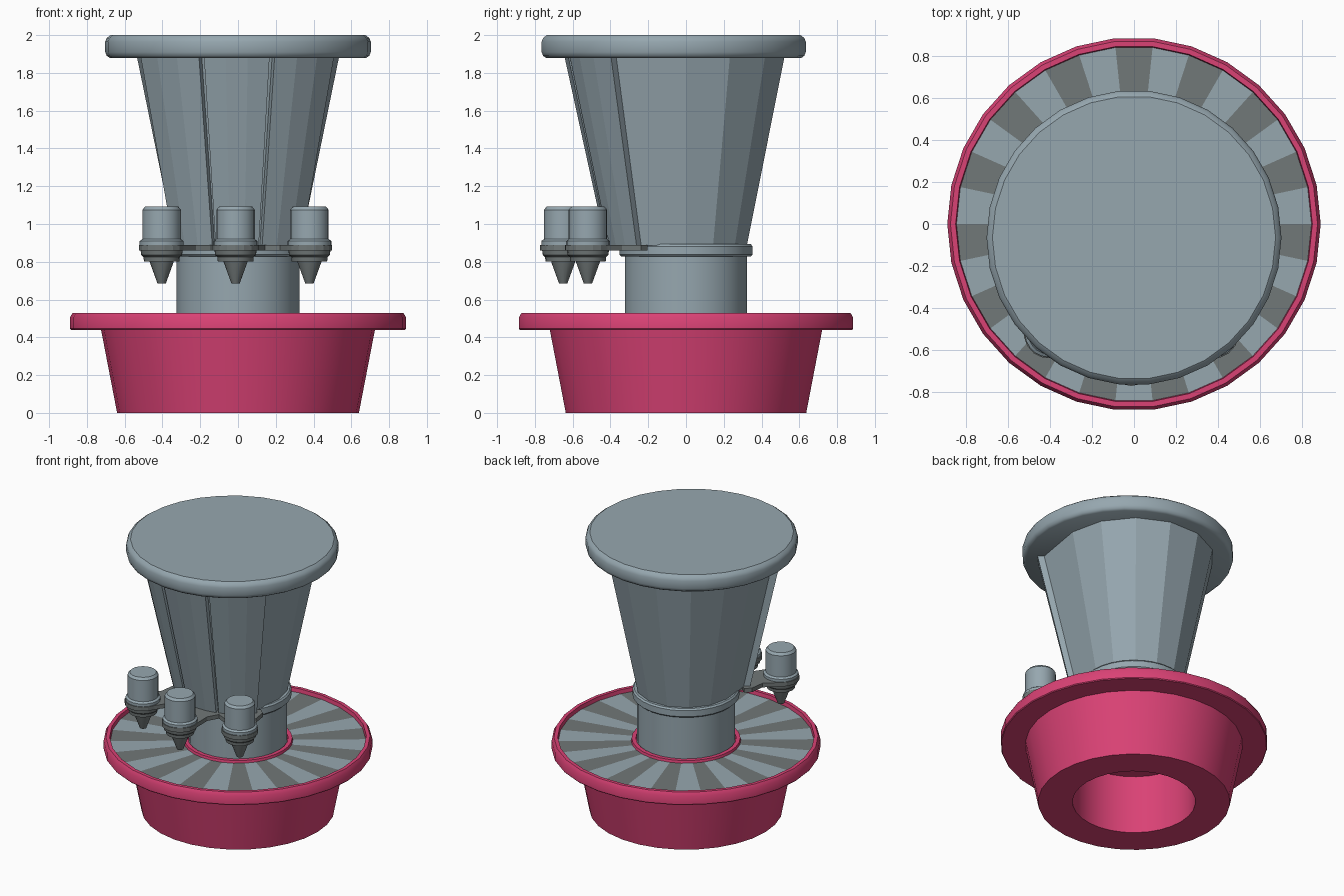
import bpy, bmesh, math
from mathutils import Vector

if "Cube" in bpy.data.objects:
    bpy.data.objects.remove(bpy.data.objects["Cube"])


def material(name, rgb):
    m = bpy.data.materials.new(name)
    m.diffuse_color = (*rgb, 1)
    m.use_nodes = True
    m.node_tree.nodes["Principled BSDF"].inputs["Base Color"].default_value = m.diffuse_color
    return m


GREY = material("blue_grey", (0.305, 0.386, 0.429))
DARK = material("dark_grey", (0.165, 0.188, 0.188))
PINK = material("pink", (0.70, 0.054, 0.178))


def finish(name, bm, mats, smooth=None):
    bmesh.ops.remove_doubles(bm, verts=bm.verts, dist=1e-5)
    bmesh.ops.recalc_face_normals(bm, faces=bm.faces)
    me = bpy.data.meshes.new(name)
    bm.to_mesh(me)
    bm.free()
    for m in mats:
        me.materials.append(m)
    ob = bpy.data.objects.new(name, me)
    bpy.context.collection.objects.link(ob)
    if smooth:
        bpy.ops.object.select_all(action='DESELECT')
        ob.select_set(True)
        bpy.context.view_layer.objects.active = ob
        bpy.ops.object.shade_smooth_by_angle(angle=math.radians(smooth))
    return ob


def lathe(name, profile, mat, sides=30, centre=(0, 0), smooth=35):
    bm = bmesh.new()
    vs = [bm.verts.new((centre[0] + r, centre[1], z)) for r, z in profile]
    es = [bm.edges.new(p) for p in zip(vs, vs[1:])]
    bmesh.ops.spin(bm, geom=vs + es, cent=(*centre, 0), axis=(0, 0, 1),
                   angle=math.tau, steps=sides, use_duplicate=False)
    bmesh.ops.remove_doubles(bm, verts=bm.verts, dist=1e-5)
    return finish(name, bm, [mat], smooth)


def loft(name, low, high, z0, z1, mat):
    """Solid between two matching outlines."""
    bm = bmesh.new()
    a = [bm.verts.new((x, y, z0)) for x, y in low]
    b = [bm.verts.new((x, y, z1)) for x, y in high]
    n = len(a)
    for i in range(n):
        j = (i + 1) % n
        bm.faces.new((a[i], a[j], b[j], b[i]))
    bm.faces.new(a)
    bm.faces.new(b)
    return finish(name, bm, [mat])


def polar(r, deg):
    """Point at an angle measured from the front (-y) towards +x."""
    t = math.radians(deg)
    return (r * math.sin(t), -r * math.cos(t))


def arc(r, a0, a1, n):
    return [polar(r, a0 + (a1 - a0) * i / n) for i in range(n + 1)]


# pink base with a hollow underside, raised rim and inner lip
lathe("base", [(0, .43), (.41, .43), (.41, 0), (.64, 0), (.725, .44), (.885, .44),
               (.89, .446), (.89, .505), (.875, .53), (.85, .53), (.845, .495),
               (.365, .495), (.36, .52), (.332, .52), (.332, .49), (0, .49)], PINK)

# striped deck
bm = bmesh.new()
for k in range(30):
    t0, t1 = math.radians(12 * k), math.radians(12 * k + 12)
    f = bm.faces.new([bm.verts.new((r * math.cos(t), r * math.sin(t), .502))
                      for r, t in ((.362, t0), (.846, t0), (.846, t1), (.362, t1))])
    f.material_index = k % 2
finish("striped_deck", bm, [GREY, DARK])

# column, collar and top disc
lathe("column", [(0, .48), (.325, .48), (.325, .86), (0, .86)], GREY)
lathe("collar", [(0, .828), (.345, .828), (.355, .838), (.355, .882), (.345, .893), (0, .893)], GREY)
lathe("top_disc", [(0, 1.88), (.68, 1.88), (.695, 1.89), (.703, 1.91), (.703, 1.965),
                   (.695, 1.985), (.675, 2), (0, 2)], GREY, centre=(0, -.065))


# flared body: round at the back, fuller at the front
def body_outline(back, front):
    return arc(front, -52, 52, 9) + arc(back, 90, 270, 7)


loft("body", body_outline(.33, .385), body_outline(.535, .60), .885, 1.885, GREY)

# three raised front panels with grooves between them
for label, a0, a1 in (("left", -53, -18.7), ("centre", -16.2, 15), ("right", 17.5, 52)):
    loft(label + "_panel",
         arc(.425, a0, a1, 3) + arc(.35, a1, a0, 3),
         arc(.645, a0, a1, 3) + arc(.56, a1, a0, 3), .885, 1.885, GREY)

# bracket under the panels
bracket = arc(.43, -53, 52, 9) + arc(.30, 52, -53, 9)
loft("bracket", bracket, bracket, .86, .89, DARK)

# three nozzles, each on a tapering arm
for label, a in (("left", -37), ("centre", 0), ("right", 37)):
    x, y = polar(.65, a)
    x -= .013
    # arm: rounded end that narrows, then widens into the bracket
    d = Vector(polar(1, a))
    s = Vector((-d.y, d.x))
    c = Vector((x, y))
    end = [c + .122 * (math.cos(t) * d + math.sin(t) * s)
           for t in (math.radians(-110 + 22 * i) for i in range(11))]
    root = [d * .50 + s * .10, d * .41 + s * .15, d * .36 + s * .14]
    pts = end + root + [p - 2 * p.dot(s) * s for p in reversed(root)]
    loft(label + "_arm", pts, pts, .86, .89, DARK)
    lathe(label + "_nozzle_cap", [(0, .885), (.116, .885), (.116, .91), (.102, .92), (.102, 1.075),
                                  (.088, 1.092), (0, 1.092)], GREY, 20, (x, y))
    lathe(label + "_nozzle_cup", [(0, .865), (.112, .865), (.108, .835), (.096, .825), (.094, .802),
                                  (0, .802)], DARK, 20, (x, y))
    lathe(label + "_nozzle_tip", [(0, .81), (.066, .81), (.062, .795), (.022, .685), (0, .685)],
          DARK, 16, (x, y))
